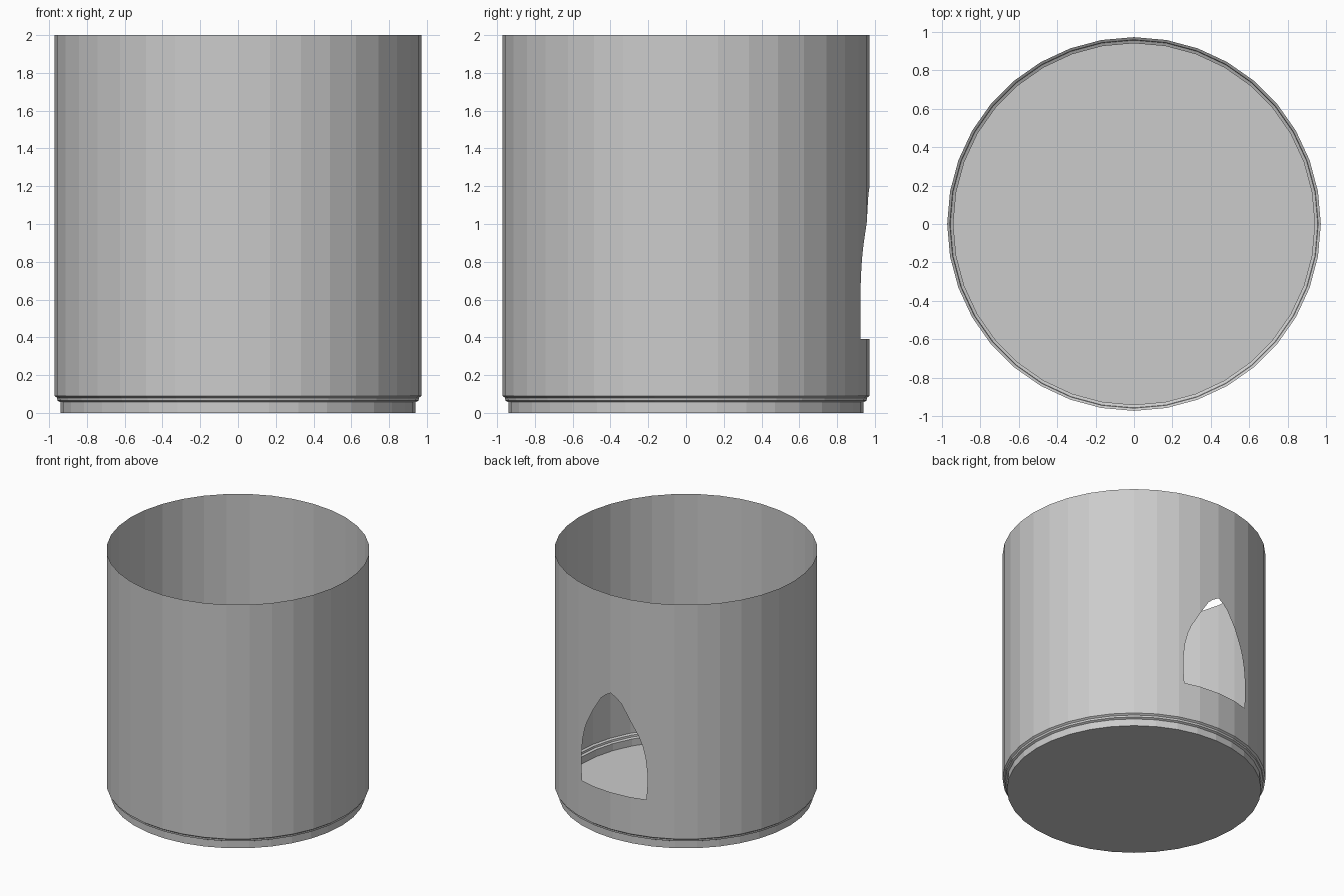
import bpy, bmesh
from math import sin, cos, radians

if "Cube" in bpy.data.objects:
    bpy.data.objects.remove(bpy.data.objects["Cube"])

SIDES = 36
STEP = 360 / SIDES
R = 0.972
TOP, SILL, LEDGE = 2.0, 0.39, 0.09
# stepped foot profile (radius, z)
FOOT = [(0.94, 0), (0.94, 0.057), (0.956, 0.065), (0.958, 0.08), (R, LEDGE)]
X1, X2 = R * sin(radians(10)), R * sin(radians(20))
# pointed doorway: (half width, z) from sill to tip
ARCH = [(0.29, SILL), (0.297, 0.5), (0.298, 0.6), (0.284, 0.73), (0.262, 0.82),
        (0.235, 0.89), (X1, 1.01), (0.125, 1.08), (0.09, 1.135), (0.05, 1.17), (0, 1.2)]


def make_object(name, bm):
    bmesh.ops.remove_doubles(bm, verts=bm.verts, dist=1e-5)
    bmesh.ops.recalc_face_normals(bm, faces=bm.faces)
    mesh = bpy.data.meshes.new(name)
    bm.to_mesh(mesh)
    bm.free()
    obj = bpy.data.objects.new(name, mesh)
    bpy.context.collection.objects.link(obj)
    return obj


def add_face(bm, points):
    # drop repeated corners so quads can collapse to triangles
    pts = []
    for p in points:
        if all(sum((a - b) ** 2 for a, b in zip(p, q)) > 1e-10 for q in pts):
            pts.append(p)
    if len(pts) > 2:
        bm.faces.new([bm.verts.new(p) for p in pts])


def ring_point(r, z, i):
    a = radians(i * STEP)
    return (r * sin(a), r * cos(a), z)      # i = 0 is the back (+y)


def on_wall(x, z):
    # point on the faceted back wall at a given x
    ys = [R, R * cos(radians(10)), R * cos(radians(20))]
    if abs(x) <= X1:
        y = ys[0] + (ys[1] - ys[0]) * abs(x) / X1
    else:
        y = ys[1] + (ys[2] - ys[1]) * (abs(x) - X1) / (X2 - X1)
    return (x, y, z)


bm = bmesh.new()

# floor and stepped foot
bm.faces.new([bm.verts.new(ring_point(*FOOT[0], i)) for i in range(SIDES)])
for (r0, z0), (r1, z1) in zip(FOOT, FOOT[1:]):
    for i in range(SIDES):
        add_face(bm, [ring_point(r0, z0, i), ring_point(r0, z0, i + 1),
                      ring_point(r1, z1, i + 1), ring_point(r1, z1, i)])

# plain wall panels, all but the four back ones
for i in range(2, SIDES - 2):
    add_face(bm, [ring_point(R, LEDGE, i), ring_point(R, LEDGE, i + 1),
                  ring_point(R, TOP, i + 1), ring_point(R, TOP, i)])

# back wall: below the sill, beside the arch, above the tip; mirrored in x
for rows in ([(0, LEDGE), (0, SILL)], ARCH + [(0, TOP)]):
    for (w0, z0), (w1, z1) in zip(rows, rows[1:]):
        lo = [w0, max(w0, X1), X2]
        hi = [w1, max(w1, X1), X2]
        for k in range(2):
            for s in (1, -1):
                add_face(bm, [on_wall(s * lo[k], z0), on_wall(s * lo[k + 1], z0),
                              on_wall(s * hi[k + 1], z1), on_wall(s * hi[k], z1)])

make_object("round_shell_with_arched_opening", bm)
